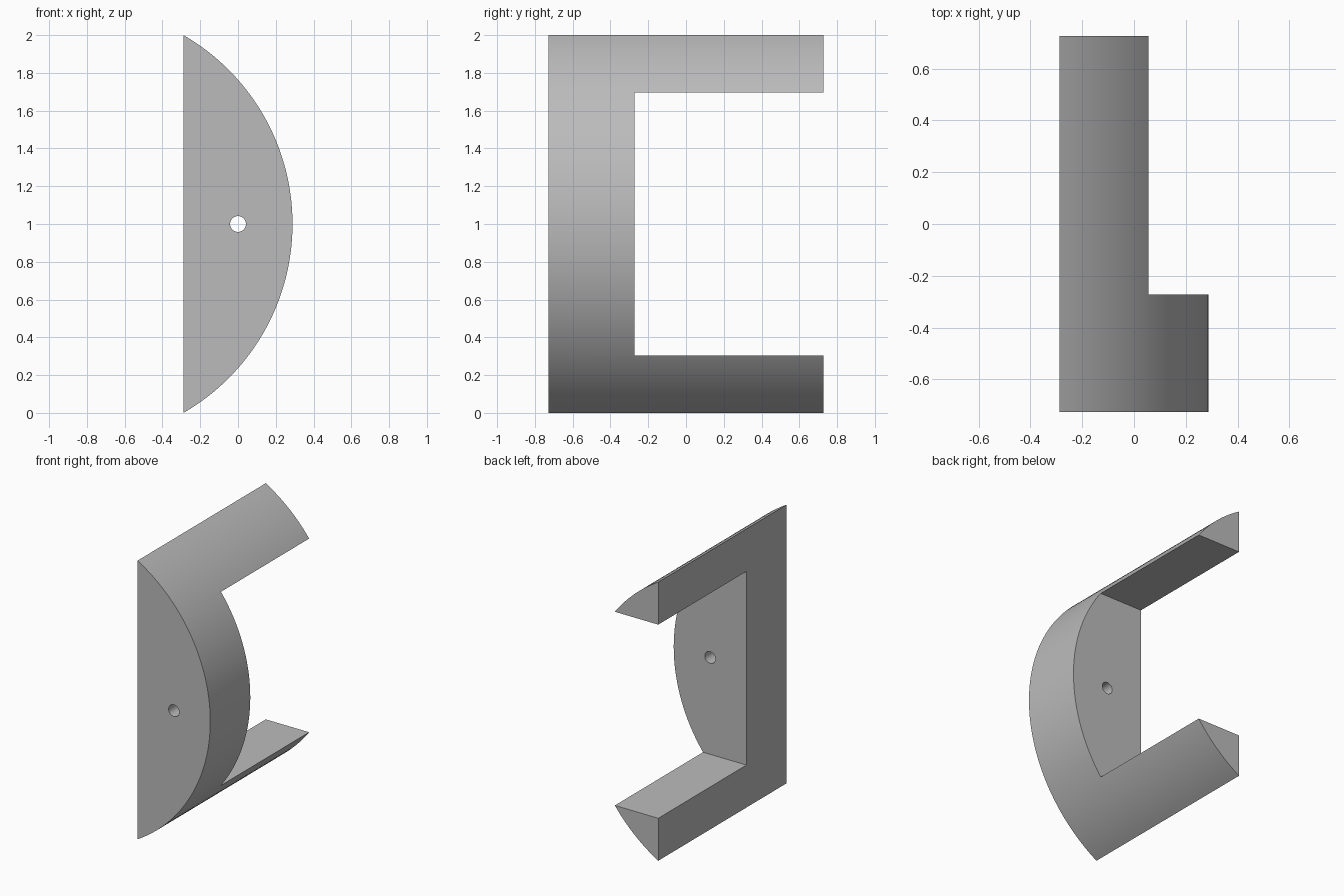
import bpy, bmesh, math

cube = bpy.data.objects.get("Cube")
if cube:
    bpy.data.objects.remove(cube, do_unlink=True)

RADIUS = 2 / math.sqrt(3)      # 120 degree arc on a chord of length 2
FLAT_X = -RADIUS / 4           # flat side of the segment
CENTRE_X = FLAT_X - RADIUS / 2
FRONT, BACK, PLATE_BACK = -0.727, 0.727, -0.273
SLOT = 0.695                   # half height of the opening between the arms
STEPS = 64

grey = bpy.data.materials.new("plain grey")
grey.use_nodes = True
colour = (0.5, 0.5, 0.5, 1)
grey.diffuse_color = colour
grey.node_tree.nodes["Principled BSDF"].inputs["Base Color"].default_value = colour


def extruded(name, profile, y0, y1):
    """Extrude an (x, z) outline from y0 to y1."""
    bm = bmesh.new()
    face = bm.faces.new([bm.verts.new((x, y0, z)) for x, z in profile])
    new = bmesh.ops.extrude_face_region(bm, geom=[face])["geom"]
    verts = [v for v in new if isinstance(v, bmesh.types.BMVert)]
    bmesh.ops.translate(bm, verts=verts, vec=(0, y1 - y0, 0))
    bmesh.ops.recalc_face_normals(bm, faces=bm.faces)
    mesh = bpy.data.meshes.new(name)
    bm.to_mesh(mesh)
    bm.free()
    mesh.materials.append(grey)
    obj = bpy.data.objects.new(name, mesh)
    bpy.context.collection.objects.link(obj)
    return obj


def arc(cx, radius, start, end, count):
    angles = [math.radians(start + (end - start) * i / count) for i in range(count + 1)]
    return [(cx + radius * math.cos(a), 1 + radius * math.sin(a)) for a in angles]


# Body: circular segment running the full depth
body = extruded("bracket", arc(CENTRE_X, RADIUS, -60, 60, STEPS), FRONT, BACK)

# Opening behind the plate, leaving an arm above and below
opening = extruded("opening_cutter",
                   [(-1, 1 - SLOT), (1, 1 - SLOT), (1, 1 + SLOT), (-1, 1 + SLOT)],
                   PLATE_BACK, 1)
# Round hole through the plate
hole = extruded("hole_cutter", arc(0, 0.042, 0, 360, 32)[:-1], -1, 0)

bpy.context.view_layer.objects.active = body
body.select_set(True)
for cutter in (opening, hole):
    mod = body.modifiers.new(cutter.name, 'BOOLEAN')
    mod.operation = 'DIFFERENCE'
    mod.solver = 'EXACT'
    mod.object = cutter
    bpy.ops.object.modifier_apply(modifier=mod.name)
    bpy.data.objects.remove(cutter, do_unlink=True)

bpy.ops.object.shade_smooth_by_angle(angle=math.radians(30))
